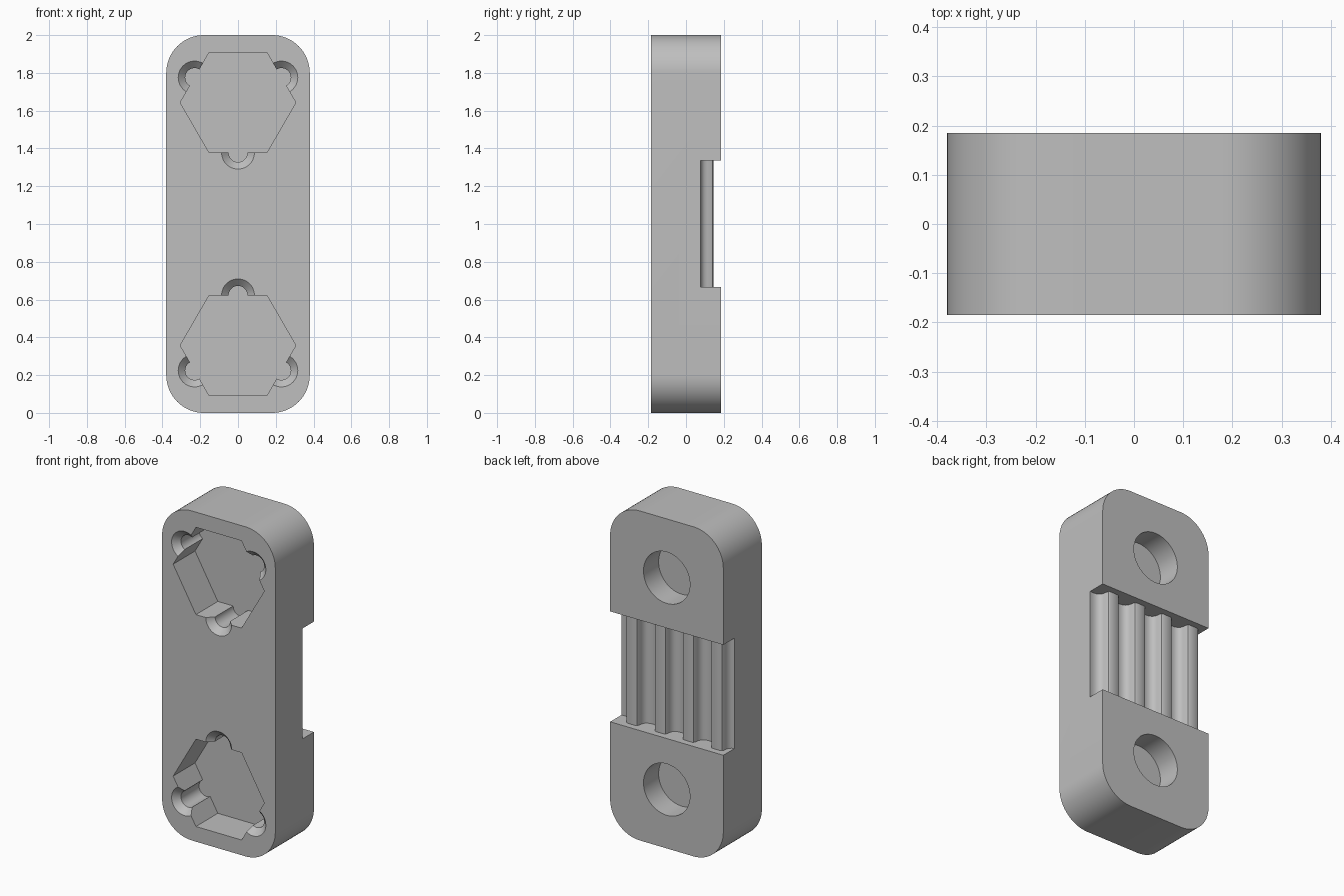
import bpy
import bmesh
from math import sin, cos, pi, radians
from mathutils import Vector

cube = bpy.data.objects.get("Cube")
if cube:
    bpy.data.objects.remove(cube, do_unlink=True)

HALF_W, HALF_D, CORNER = 0.38, 0.185, 0.2
POCKET_FLOOR, HOLE_FLOOR = 0.025, 0.04
HEX_R = 0.306
PITCH = 0.19

grey = bpy.data.materials.new("plain grey")
grey.use_nodes = True
grey.diffuse_color = (0.52, 0.52, 0.52, 1)
grey.node_tree.nodes["Principled BSDF"].inputs["Base Color"].default_value = grey.diffuse_color


def loft(name, loops):
    """Closed solid through equally long loops of points."""
    bm = bmesh.new()
    rings = [[bm.verts.new(p) for p in loop] for loop in loops]
    for a, b in zip(rings, rings[1:]):
        for i in range(len(a)):
            j = (i + 1) % len(a)
            bm.faces.new((a[i], a[j], b[j], b[i]))
    bm.faces.new(rings[0])
    bm.faces.new(rings[-1])
    bmesh.ops.recalc_face_normals(bm, faces=bm.faces)
    mesh = bpy.data.meshes.new(name)
    bm.to_mesh(mesh)
    bm.free()
    mesh.materials.append(grey)
    obj = bpy.data.objects.new(name, mesh)
    bpy.context.collection.objects.link(obj)
    return obj


def turned(name, x, z, sides, profile):
    """Solid around a y-axis line; profile is (radius, y) pairs."""
    angles = [2 * pi * i / sides for i in range(sides)]
    return loft(name, [[(x + r * cos(a), y, z + r * sin(a)) for a in angles]
                       for r, y in profile])


def cut(body, cutter):
    cutter.hide_render = True
    mod = body.modifiers.new("cut", "BOOLEAN")
    mod.operation = "DIFFERENCE"
    mod.solver = "EXACT"
    mod.object = cutter
    bpy.context.view_layer.objects.active = body
    bpy.ops.object.modifier_apply(modifier=mod.name)
    bpy.data.objects.remove(cutter, do_unlink=True)


# Plate with rounded corners
outline = []
for k, (sx, sz) in enumerate([(1, 1), (-1, 1), (-1, -1), (1, -1)]):
    for i in range(17):
        a = (k + i / 16) * pi / 2
        outline.append((sx * (HALF_W - CORNER) + CORNER * cos(a),
                        1 + sz * (1 - CORNER) + CORNER * sin(a)))
plate = loft("clamp_plate", [[(x, y, z) for x, z in outline] for y in (-HALF_D, HALF_D)])

# Nut pockets with three countersunk notches, and blind bolt holes behind
for side in (1, -1):
    zc = 1 + side * 0.643
    cut(plate, turned("nut_pocket", 0, zc, 6, [(HEX_R, -0.3), (HEX_R, POCKET_FLOOR)]))
    for angle in (30, 150, 270):
        a = radians(angle) * side
        d = HEX_R * cos(pi / 6)
        cut(plate, turned("notch", d * cos(a), zc + d * sin(a), 48,
                          [(0.122, -0.22), (0.05, -0.148), (0.05, POCKET_FLOOR)]))
    cut(plate, turned("bolt_hole", 0, zc, 64, [(0.156, HOLE_FLOOR), (0.156, 0.3)]))

# Belt channel across the back, with rounded tooth grooves
half = [(0.0, 0.075), (0.02, 0.077), (0.036, 0.084), (0.047, 0.096),
        (0.052, 0.112), (0.055, 0.130), (0.060, 0.141), (0.068, 0.145)]
groove = [(-u, y) for u, y in reversed(half)] + half[1:]
wave = [(-0.40 + k * PITCH + u, y) for k in range(5) for u, y in groove]
profile = wave + [(wave[-1][0], 0.3), (wave[0][0], 0.3)]
cut(plate, loft("belt_channel", [[(x, y, z) for x, y in profile] for z in (0.667, 1.337)]))

bpy.ops.object.select_all(action="DESELECT")
plate.select_set(True)
bpy.context.view_layer.objects.active = plate
bpy.ops.object.shade_smooth_by_angle(angle=radians(30))
